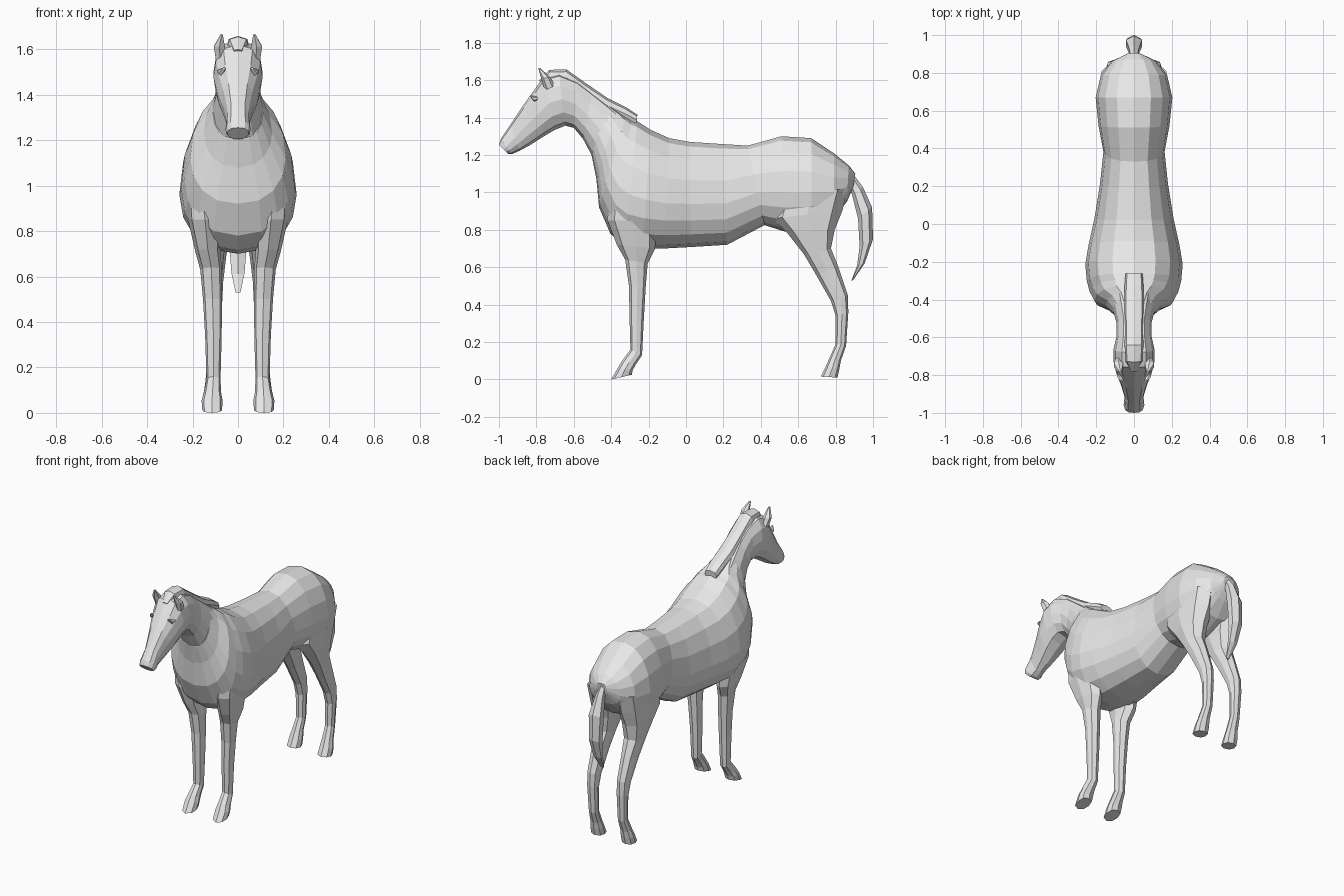
import bpy, bmesh, math
from mathutils import Vector

coat = bpy.data.materials.new("grey coat")
coat.diffuse_color = (0.8, 0.8, 0.8, 1)


def loft(name, rings, n, xc=0.0, power=0.85, mid=0.5):
    """Skin rings (y1, z1, y2, z2, half_width[, x]); the ring spans point 1 to point 2."""
    bm = bmesh.new()
    loops = []
    for r in rings:
        a, b, w = Vector((0, r[0], r[1])), Vector((0, r[2], r[3])), r[4]
        x0 = r[5] * (1 if xc >= 0 else -1) if len(r) > 5 else xc
        c = b.lerp(a, mid)
        loop = []
        for i in range(n):
            t = 2 * math.pi * i / n
            h, s = math.cos(t), math.sin(t)
            p = c + (a - c) * h if h >= 0 else c + (c - b) * h
            x = math.copysign(abs(s) ** power, s) * w
            loop.append(bm.verts.new((x0 + x, p.y, p.z)))
        loops.append(loop)
    for p, q in zip(loops, loops[1:]):
        for i in range(n):
            j = (i + 1) % n
            bm.faces.new((p[i], p[j], q[j], q[i]))
    bm.faces.new(loops[0])
    bm.faces.new(loops[-1])
    bmesh.ops.recalc_face_normals(bm, faces=bm.faces)
    me = bpy.data.meshes.new(name)
    bm.to_mesh(me)
    bm.free()
    me.materials.append(coat)
    ob = bpy.data.objects.new(name, me)
    bpy.context.collection.objects.link(ob)
    return ob


# Barrel, from rump to chest
loft("body", [
    (0.905, 1.10, 0.895, 1.03, 0.04),
    (0.87, 1.145, 0.86, 0.95, 0.115),
    (0.79, 1.21, 0.79, 0.86, 0.175),
    (0.67, 1.29, 0.67, 0.80, 0.203),
    (0.51, 1.30, 0.53, 0.79, 0.188),
    (0.33, 1.25, 0.42, 0.825, 0.162),
    (0.20, 1.258, 0.22, 0.72, 0.18),
    (0.02, 1.27, 0.03, 0.708, 0.21),
    (-0.09, 1.29, -0.12, 0.70, 0.24),
    (-0.19, 1.335, -0.23, 0.70, 0.258),
    (-0.26, 1.38, -0.33, 0.715, 0.25),
    (-0.29, 1.39, -0.405, 0.78, 0.235),
    (-0.32, 1.41, -0.465, 0.92, 0.21),
    (-0.36, 1.44, -0.48, 1.08, 0.15),
    (-0.42, 1.48, -0.505, 1.20, 0.11)], 16, mid=0.41)

# Neck and head, down to the muzzle
loft("neck_and_head", [
    (-0.32, 1.41, -0.465, 1.00, 0.14),
    (-0.42, 1.48, -0.505, 1.20, 0.11),
    (-0.50, 1.54, -0.55, 1.285, 0.092),
    (-0.58, 1.60, -0.60, 1.345, 0.092),
    (-0.68, 1.64, -0.645, 1.357, 0.108),
    (-0.76, 1.62, -0.70, 1.335, 0.108),
    (-0.81, 1.55, -0.76, 1.30, 0.095),
    (-0.87, 1.465, -0.83, 1.255, 0.07),
    (-0.94, 1.36, -0.89, 1.222, 0.05),
    (-0.99, 1.285, -0.93, 1.205, 0.055),
    (-1.0, 1.255, -0.95, 1.205, 0.048)], 12, power=0.75)

# Mane strip along the crest
loft("mane", [
    (-0.26, 1.415, -0.265, 1.36, 0.045),
    (-0.32, 1.455, -0.34, 1.39, 0.05),
    (-0.42, 1.505, -0.44, 1.43, 0.052),
    (-0.53, 1.58, -0.55, 1.50, 0.05),
    (-0.64, 1.658, -0.64, 1.57, 0.05),
    (-0.73, 1.655, -0.72, 1.58, 0.045),
    (-0.785, 1.60, -0.75, 1.56, 0.02)], 8, power=0.6)

# Tail
loft("tail", [
    (0.90, 1.09, 0.875, 1.02, 0.02),
    (0.945, 1.03, 0.89, 0.98, 0.03),
    (0.995, 0.92, 0.92, 0.86, 0.048),
    (1.0, 0.75, 0.928, 0.71, 0.042),
    (0.955, 0.62, 0.915, 0.61, 0.032),
    (0.893, 0.53, 0.885, 0.53, 0.012)], 6)

for side, label in ((1, "right"), (-1, "left")):
    # Front leg with hoof
    loft("front_leg_" + label, [
        (-0.41, 1.00, -0.18, 1.00, 0.06, 0.165),
        (-0.42, 0.85, -0.16, 0.85, 0.075, 0.145),
        (-0.37, 0.72, -0.165, 0.70, 0.055, 0.133),
        (-0.325, 0.64, -0.205, 0.62, 0.048, 0.118),
        (-0.305, 0.50, -0.215, 0.50, 0.042, 0.112),
        (-0.302, 0.33, -0.225, 0.33, 0.036, 0.108),
        (-0.297, 0.16, -0.235, 0.13, 0.031, 0.108),
        (-0.345, 0.095, -0.265, 0.085, 0.038, 0.112),
        (-0.365, 0.06, -0.285, 0.05, 0.046, 0.114),
        (-0.40, 0.0, -0.29, 0.025, 0.044, 0.114)], 8, side * 0.11, 0.75)
    # Hind leg with hoof
    loft("hind_leg_" + label, [
        (0.50, 1.00, 0.865, 1.02, 0.085, 0.105),
        (0.46, 0.86, 0.835, 0.90, 0.085, 0.103),
        (0.54, 0.785, 0.795, 0.80, 0.073, 0.108),
        (0.63, 0.67, 0.775, 0.70, 0.058, 0.11),
        (0.695, 0.56, 0.815, 0.60, 0.045, 0.11),
        (0.775, 0.42, 0.865, 0.45, 0.038, 0.11),
        (0.80, 0.34, 0.868, 0.36, 0.035, 0.11),
        (0.80, 0.19, 0.856, 0.18, 0.03, 0.108),
        (0.765, 0.11, 0.828, 0.10, 0.036, 0.112),
        (0.745, 0.065, 0.82, 0.055, 0.044, 0.114),
        (0.72, 0.015, 0.81, 0.01, 0.044, 0.114)], 8, side * 0.11, 0.75)
    # Ear, pointed at the tip
    loft("ear_" + label, [
        (-0.755, 1.545, -0.70, 1.57, 0.022, 0.078),
        (-0.775, 1.61, -0.725, 1.615, 0.027, 0.082),
        (-0.79, 1.665, -0.78, 1.665, 0.006, 0.072)], 6, side * 0.08)
    # Eye, a low almond on the cheek
    loft("eye_" + label, [
        (-0.832, 1.52, -0.83, 1.51, 0.008, 0.062),
        (-0.815, 1.515, -0.812, 1.485, 0.014, 0.074),
        (-0.795, 1.51, -0.793, 1.495, 0.008, 0.085)], 6, side * 0.07)
